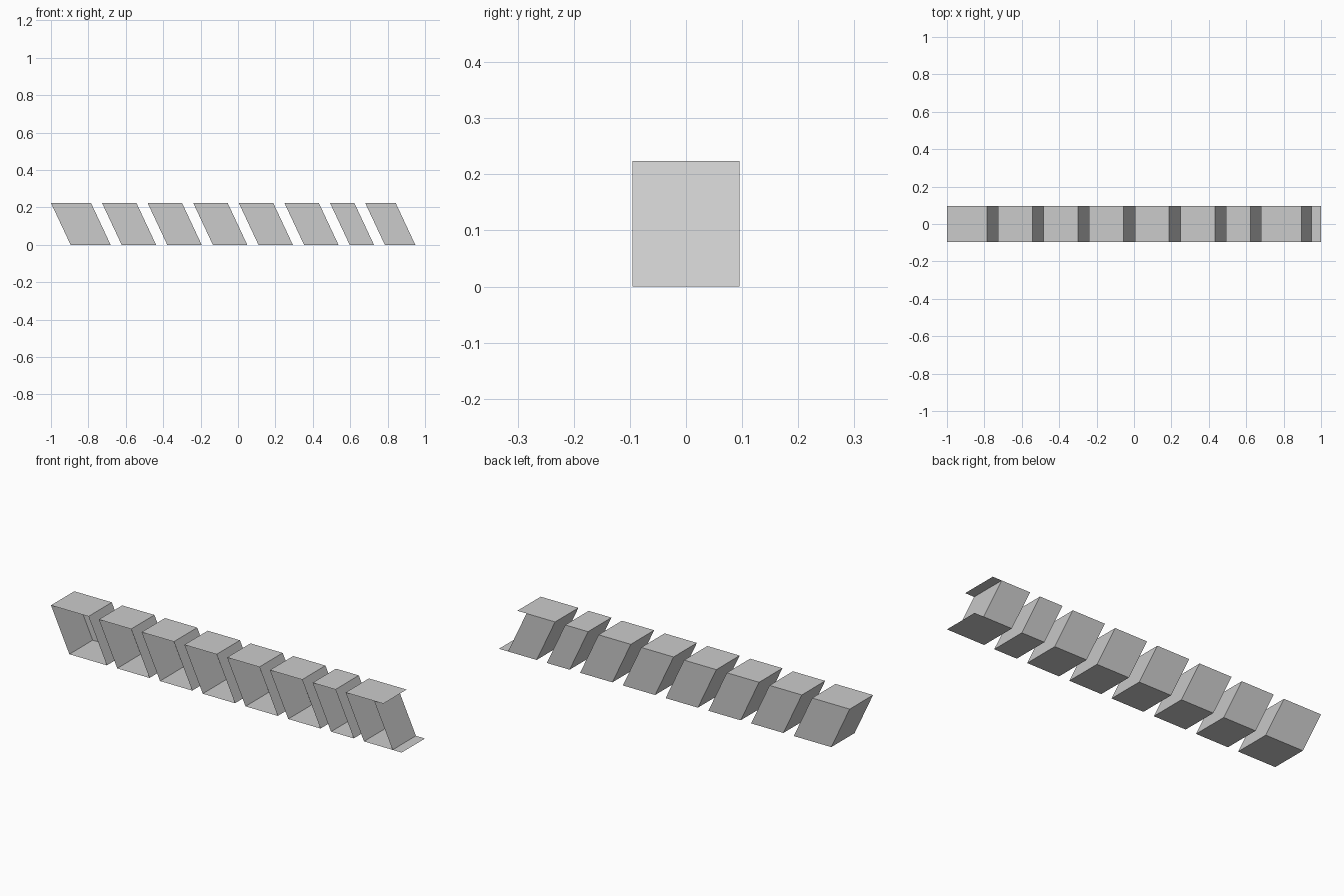
import bpy
import bmesh

cube = bpy.data.objects.get("Cube")
if cube:
    bpy.data.objects.remove(cube, do_unlink=True)

DEPTH = 0.095    # half depth in y
HEIGHT = 0.224
SHEAR = 0.105    # how far the bottom leans toward +x

grey = bpy.data.materials.new("light_grey")
grey.use_nodes = True
colour = (0.6, 0.6, 0.6, 1)
grey.diffuse_color = colour
grey.node_tree.nodes["Principled BSDF"].inputs["Base Color"].default_value = colour


def point(x, y, top):
    """Place a corner; x is measured along the top edge."""
    return (x, y, HEIGHT) if top else (x + SHEAR, y, 0)


def channel(name, left, wall, end):
    """Leaning sheet channel, open at the front; top and floor run on to end."""
    bm = bmesh.new()
    front, back = -DEPTH, DEPTH

    def panel(*corners):
        bm.faces.new([bm.verts.new(point(*c)) for c in corners])

    # top and floor
    panel((left, front, True), (end, front, True), (end, back, True), (left, back, True))
    panel((left, back, False), (end, back, False), (end, front, False), (left, front, False))
    # side walls
    panel((left, front, True), (left, back, True), (left, back, False), (left, front, False))
    panel((wall, front, False), (wall, back, False), (wall, back, True), (wall, front, True))
    # back wall
    panel((left, back, True), (wall, back, True), (wall, back, False), (left, back, False))

    bmesh.ops.remove_doubles(bm, verts=bm.verts, dist=0.0001)
    mesh = bpy.data.meshes.new(name)
    bm.to_mesh(mesh)
    bm.free()
    mesh.materials.append(grey)
    obj = bpy.data.objects.new(name, mesh)
    bpy.context.collection.objects.link(obj)


# Wide channel at the right end
channel("end_channel", -1, -0.786, -0.786)

# Evenly spaced middle channels
for i in range(5):
    x = -0.727 + i * 0.2438
    channel(f"middle_channel_{i + 1}", x, x + 0.184, x + 0.184)

# Narrow channel, then the last one with overhanging top and floor
channel("narrow_channel", 0.492, 0.622, 0.622)
channel("flanged_channel", 0.68, 0.843, 0.895)
